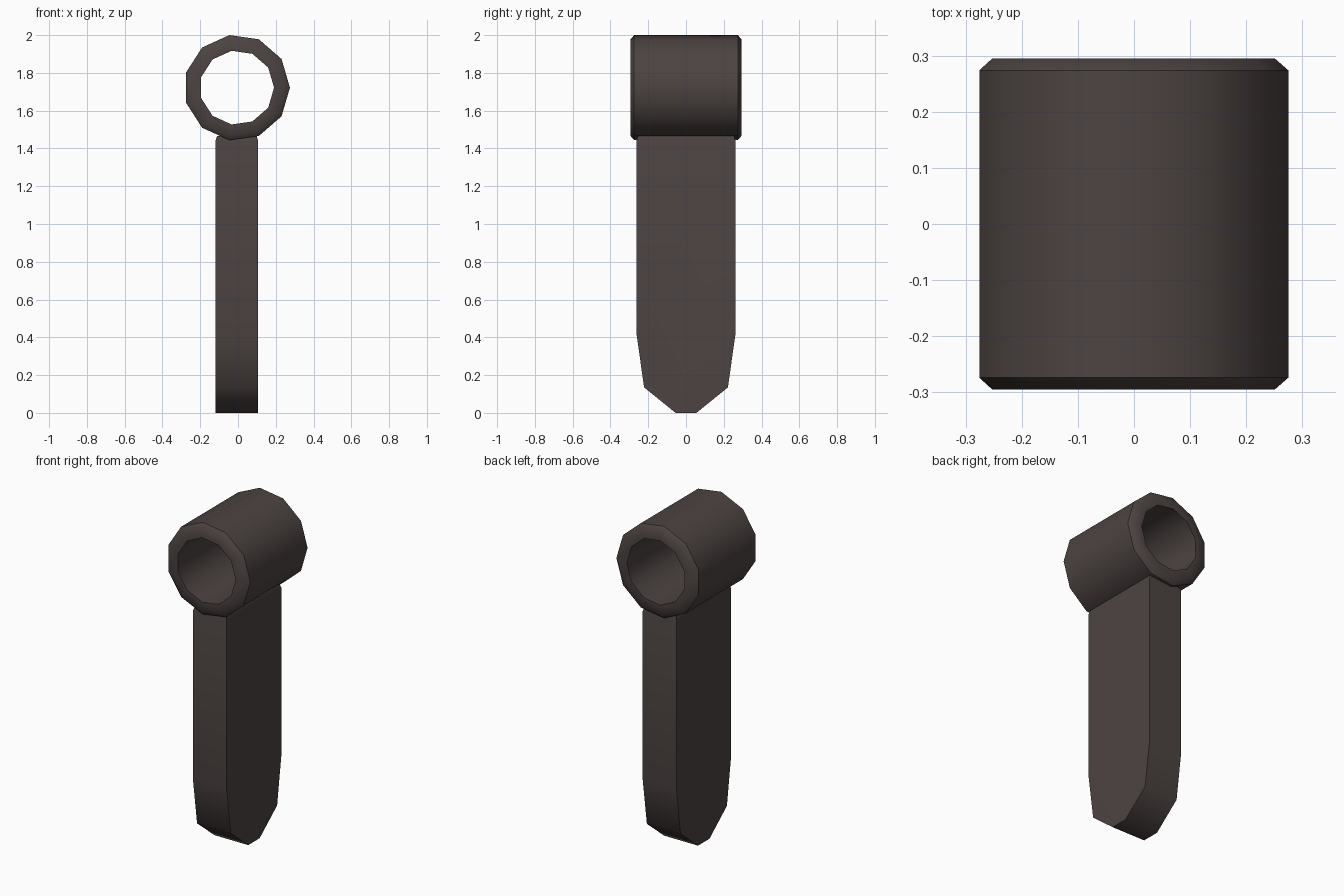
import bpy, bmesh, math

if "Cube" in bpy.data.objects:
    bpy.data.objects.remove(bpy.data.objects["Cube"])

mat = bpy.data.materials.new("dark warm grey")
mat.diffuse_color = (0.073, 0.057, 0.054, 1)
mat.use_nodes = True
mat.node_tree.nodes["Principled BSDF"].inputs["Base Color"].default_value = mat.diffuse_color


def finish(name, bm):
    bmesh.ops.recalc_face_normals(bm, faces=bm.faces)
    me = bpy.data.meshes.new(name)
    bm.to_mesh(me)
    bm.free()
    me.materials.append(mat)
    ob = bpy.data.objects.new(name, me)
    bpy.context.collection.objects.link(ob)
    bpy.ops.object.select_all(action='DESELECT')
    ob.select_set(True)
    bpy.context.view_layer.objects.active = ob
    bpy.ops.object.shade_smooth_by_angle(angle=math.radians(45))
    return ob


CX = -0.006

# Eleven-sided tube along y: (radius, y) profile swept around its axis
N, CZ = 11, 1.722
profile = [(0.281, -0.274), (0.281, 0.274), (0.257, 0.295),
           (0.197, 0.295), (0.197, -0.295), (0.257, -0.295)]
bm = bmesh.new()
rings = []
for i in range(N):
    a = 2 * math.pi * i / N
    rings.append([bm.verts.new((CX + r * math.cos(a), y, CZ + r * math.sin(a)))
                  for r, y in profile])
for i in range(N):
    p, q = rings[i], rings[(i + 1) % N]
    for j in range(len(profile)):
        k = (j + 1) % len(profile)
        bm.faces.new((p[j], p[k], q[k], q[j]))
finish("ring_tube", bm)

# Tapered tongue: half outline (y, z) mirrored, extruded along x
half = [(0.055, 0.0), (0.222, 0.135), (0.262, 0.42), (0.262, 1.44)]
outline = half + [(-y, z) for y, z in reversed(half)]
bm = bmesh.new()
face = bm.faces.new([bm.verts.new((CX - 0.113, y, z)) for y, z in outline])
ext = bmesh.ops.extrude_face_region(bm, geom=[face])
moved = [g for g in ext["geom"] if isinstance(g, bmesh.types.BMVert)]
bmesh.ops.translate(bm, verts=moved, vec=(0.226, 0, 0))
# Stepped-in lip at the top, meeting the tube
bm.faces.ensure_lookup_table()
top = max(bm.faces, key=lambda f: f.calc_center_median().z)
bmesh.ops.inset_region(bm, faces=[top], thickness=0.011)
bmesh.ops.translate(bm, verts=top.verts, vec=(0, 0, 0.025))
finish("tongue", bm)
